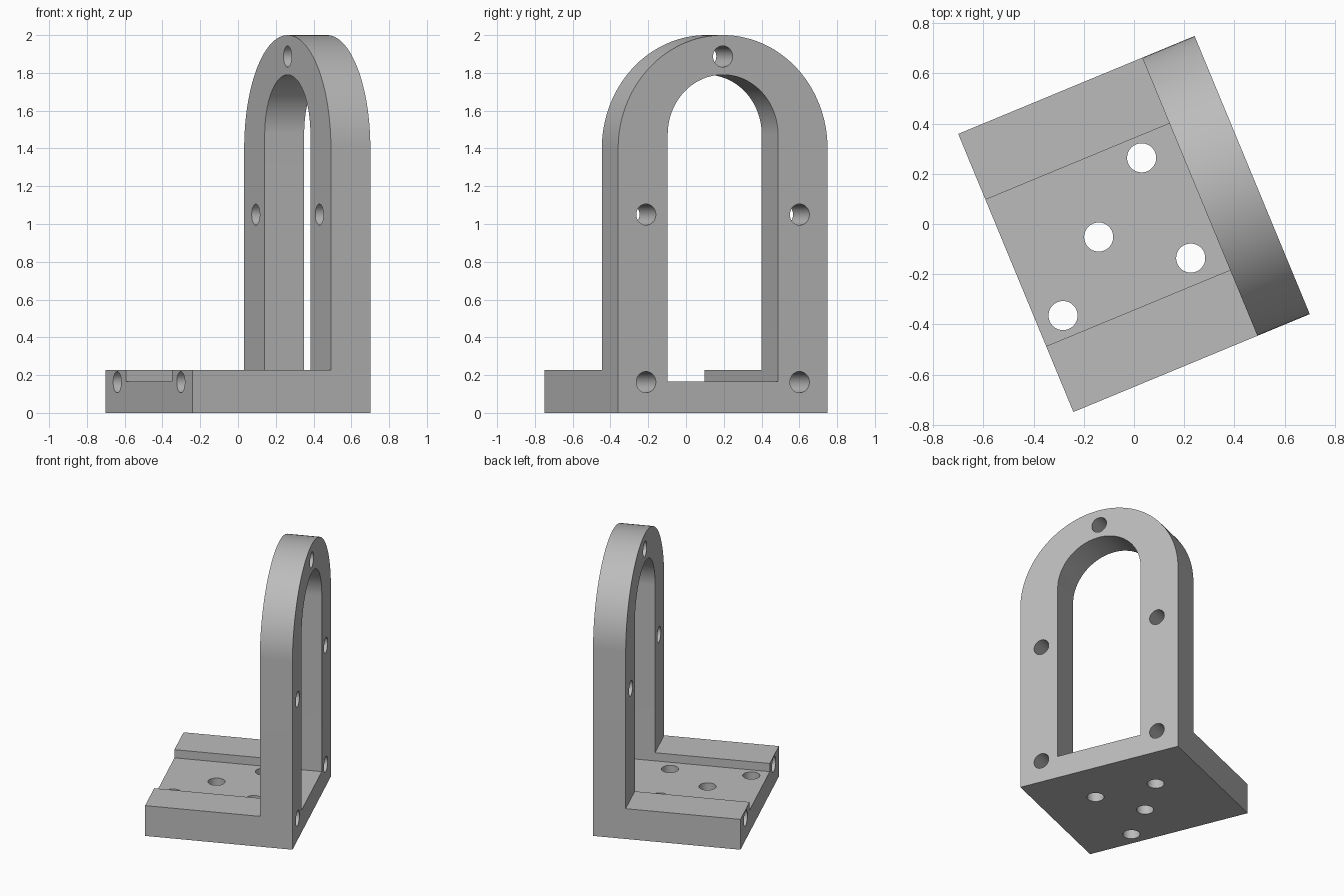
import bpy
import bmesh
from math import pi, sin, cos, radians
from mathutils import Matrix

if "Cube" in bpy.data.objects:
    bpy.data.objects.remove(bpy.data.objects["Cube"], do_unlink=True)

TURN = Matrix.Rotation(radians(22.5), 4, 'Z')
LENGTH, WIDTH, THICK = 1.02, 1.2, 0.226
FRONT, BACK = -LENGTH / 2, LENGTH / 2
FLOOR, SLOT = 0.165, 0.316

grey = bpy.data.materials.new("plain grey")
grey.use_nodes = True
grey.diffuse_color = (0.5, 0.5, 0.5, 1)
grey.node_tree.nodes["Principled BSDF"].inputs["Base Color"].default_value = (0.5, 0.5, 0.5, 1)


def prism(name, profile, x0, x1):
    """Extrude a (y, z) profile along x from x0 to x1."""
    bm = bmesh.new()
    face = bm.faces.new([bm.verts.new((x0, y, z)) for y, z in profile])
    ext = bmesh.ops.extrude_face_region(bm, geom=[face])["geom"]
    moved = [v for v in ext if isinstance(v, bmesh.types.BMVert)]
    bmesh.ops.translate(bm, verts=moved, vec=(x1 - x0, 0, 0))
    bmesh.ops.recalc_face_normals(bm, faces=bm.faces)
    mesh = bpy.data.meshes.new(name)
    bm.to_mesh(mesh)
    bm.free()
    mesh.materials.append(grey)
    obj = bpy.data.objects.new(name, mesh)
    bpy.context.collection.objects.link(obj)
    return obj


def arch(half, bottom, spring, steps=64):
    """Outline with a flat bottom, straight sides and a round top."""
    top = [(half * cos(pi * i / steps), spring + half * sin(pi * i / steps))
           for i in range(steps + 1)]
    return [(-half, bottom), (half, bottom)] + top


def circle(y, z, r, steps=40):
    return [(y + r * cos(2 * pi * i / steps), z + r * sin(2 * pi * i / steps))
            for i in range(steps)]


def combine(target, other, operation):
    mod = target.modifiers.new(operation.lower(), 'BOOLEAN')
    mod.operation, mod.solver, mod.object = operation, 'EXACT', other
    bpy.context.view_layer.objects.active = target
    bpy.ops.object.modifier_apply(modifier=mod.name)
    bpy.data.objects.remove(other, do_unlink=True)


# Base plate with a shallow channel, continuing under the upright
w = WIDTH / 2
channel = [(-w, 0), (w, 0), (w, THICK), (SLOT, THICK), (SLOT, FLOOR),
           (-SLOT, FLOOR), (-SLOT, THICK), (-w, THICK)]
bracket = prism("angle_bracket", channel, FRONT, BACK)

# Arched upright with its window
upright = prism("upright", arch(w, 0, 2 - w), BACK - THICK, BACK)
window = prism("window_cutter", arch(SLOT, FLOOR, 1.79 - SLOT), BACK - 0.4, BACK + 0.1)
combine(upright, window, 'DIFFERENCE')
combine(bracket, upright, 'UNION')

# Bolt holes running front to back
for y, z in [(0, 1.887), (-0.44, 1.05), (0.44, 1.05), (-0.44, 0.163), (0.44, 0.163)]:
    combine(bracket, prism("bolt_cutter", circle(y, z, 0.056), FRONT - 0.1, BACK + 0.1),
            'DIFFERENCE')

# Vertical mounting holes in the channel floor
for x, y in [(0.129, 0.232), (-0.15, 0.006), (0.157, -0.212), (-0.401, -0.229)]:
    cutter = prism("mount_cutter", circle(y, -x, 0.058), -0.1, 0.4)
    cutter.data.transform(Matrix.Rotation(-pi / 2, 4, 'Y'))
    combine(bracket, cutter, 'DIFFERENCE')

# Turn the finished part and smooth its curved faces
bracket.data.transform(TURN)
bpy.ops.object.select_all(action='DESELECT')
bracket.select_set(True)
bpy.context.view_layer.objects.active = bracket
bpy.ops.object.shade_smooth_by_angle(angle=radians(30))
